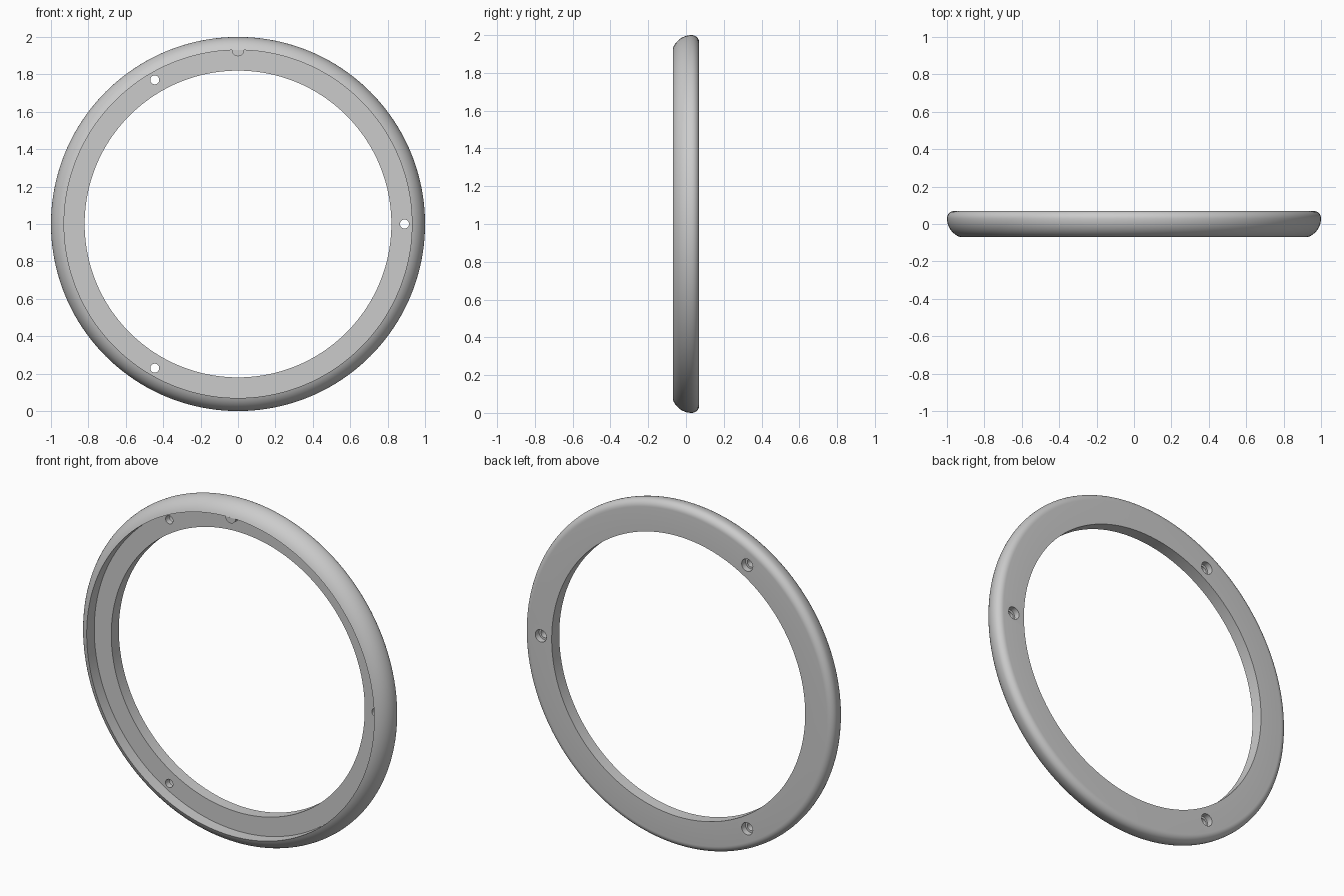
import bpy, bmesh
from math import sin, cos, pi, radians, acos
from mathutils import Vector

cube = bpy.data.objects.get("Cube")
if cube:
    bpy.data.objects.remove(cube)

DEPTH = 0.07          # half thickness along y
FLOOR = 0.0           # y of the recessed ledge
LIP, BORE = 0.93, 0.82
CENTRE = Vector((0, 0, 1))

grey = bpy.data.materials.new("Plain grey")
grey.use_nodes = True
colour = (0.6, 0.6, 0.6, 1)
grey.diffuse_color = colour
grey.node_tree.nodes["Principled BSDF"].inputs["Base Color"].default_value = colour


def finish(name, bm, location):
    """Turn a bmesh into a grey object in the scene."""
    bmesh.ops.recalc_face_normals(bm, faces=bm.faces)
    mesh = bpy.data.meshes.new(name)
    bm.to_mesh(mesh)
    bm.free()
    mesh.materials.append(grey)
    obj = bpy.data.objects.new(name, mesh)
    obj.location = location
    bpy.context.collection.objects.link(obj)
    return obj


def lathe(name, profile, steps, location, closed):
    """Revolve (radius, y) points about the y axis."""
    bm = bmesh.new()
    verts = [bm.verts.new((r, y, 0)) for r, y in profile]
    edges = [bm.edges.new(pair) for pair in zip(verts, verts[1:])]
    if closed:
        edges.append(bm.edges.new((verts[-1], verts[0])))
    bmesh.ops.spin(bm, geom=verts + edges, cent=(0, 0, 0), axis=(0, 1, 0),
                   angle=2 * pi, steps=steps, use_duplicate=False)
    bmesh.ops.remove_doubles(bm, verts=bm.verts, dist=1e-5)
    return finish(name, bm, location)


def arc(cx, cy, radius, start, end, count):
    """Points on a circle, the angle measured from the first axis."""
    angles = [start + (end - start) * i / count for i in range(count + 1)]
    return [(cx + radius * cos(a), cy + radius * sin(a)) for a in angles]


# Ring: bore, ledge, lip wall, bulging outer face, rounded back edge
bulge, fillet = 0.106, 0.04
sweep = acos((LIP - 1 + bulge) / bulge)
outer = arc(1 - bulge, 0.03, bulge, -sweep, 0, 14)
outer[0] = (LIP, -DEPTH)
profile = [(BORE, DEPTH), (BORE, FLOOR), (LIP, FLOOR)] + outer
profile += arc(1 - fillet, DEPTH - fillet, fillet, 0, pi / 2, 8)[1:]
ring = lathe("ring", profile, 160, CENTRE, True)

# Three screw holes, counterbored from the back
hole_r, head_r, head_y = 0.024, 0.036, 0.035
step = [(0, -0.1), (hole_r, -0.1), (hole_r, head_y), (head_r, head_y),
        (head_r, 0.1), (0, 0.1)]
bpy.context.view_layer.objects.active = ring
for i in range(3):
    a = i * 2 * pi / 3
    place = CENTRE + Vector((cos(a), 0, sin(a))) * 0.89
    cutter = lathe("screw_hole_cutter", step, 32, place, False)
    cutter.hide_render = True
    cut = ring.modifiers.new("screw_hole", "BOOLEAN")
    cut.operation = "DIFFERENCE"
    cut.solver = "EXACT"
    cut.object = cutter
    bpy.context.view_layer.update()
    bpy.ops.object.modifier_apply(modifier=cut.name)
    bpy.data.objects.remove(cutter)

# Locating key: half-round rib under the top of the lip
bm = bmesh.new()
half_round = [bm.verts.new((x, -DEPTH, z))
              for x, z in arc(0, LIP - 0.0005, 0.033, pi, 2 * pi, 16)]
face = bm.faces.new(half_round)
extruded = bmesh.ops.extrude_face_region(bm, geom=[face], use_keep_orig=True)["geom"]
bmesh.ops.translate(bm, vec=(0, FLOOR + DEPTH, 0),
                    verts=[v for v in extruded if isinstance(v, bmesh.types.BMVert)])
key = finish("locating_key", bm, CENTRE)

# Smooth shading with crisp edges
bpy.context.view_layer.update()
bpy.ops.object.select_all(action="DESELECT")
for obj in (ring, key):
    obj.select_set(True)
bpy.ops.object.shade_smooth_by_angle(angle=radians(30))
